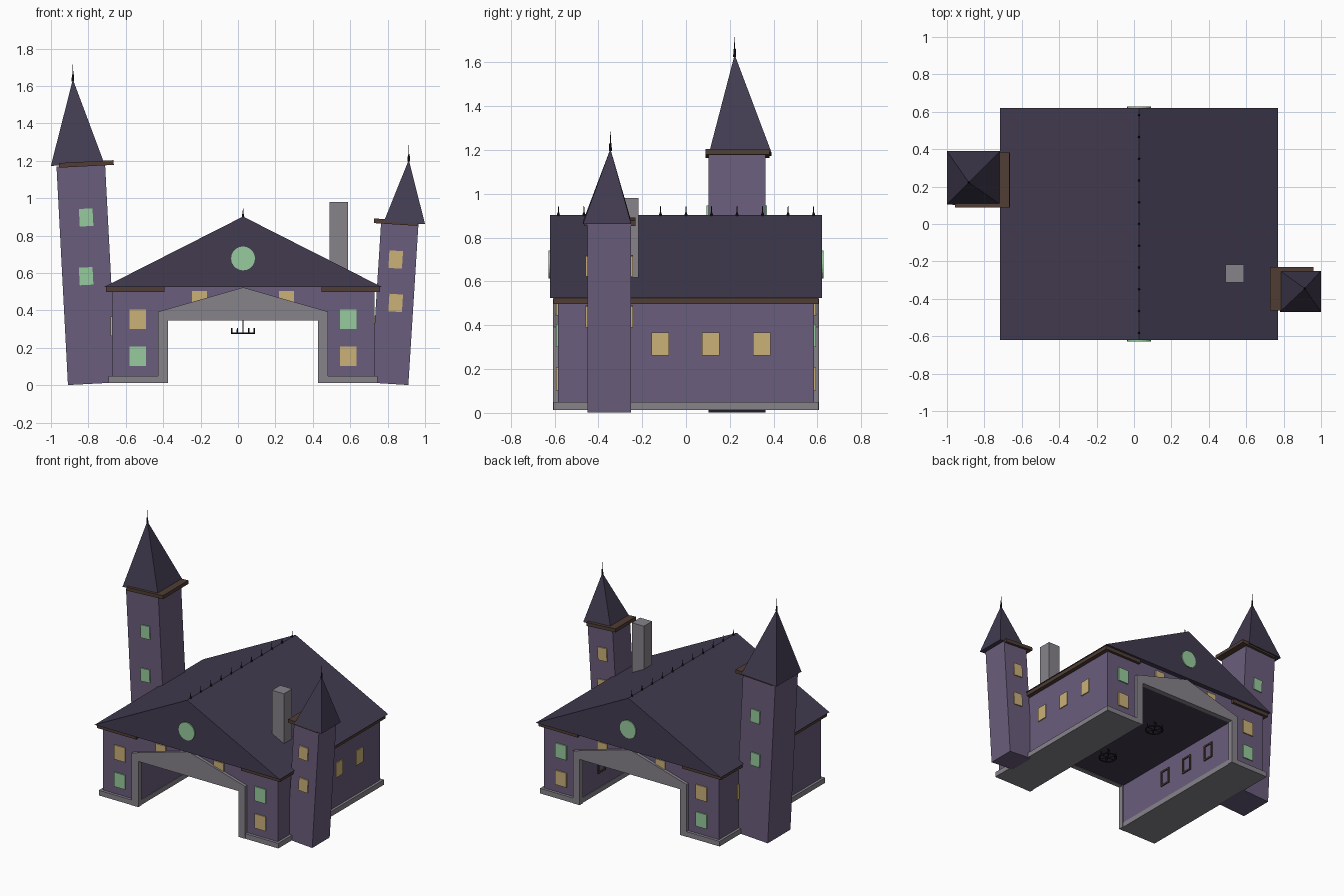
import bpy, bmesh, math
from mathutils import Matrix, Vector

cube = bpy.data.objects.get("Cube")
if cube:
    bpy.data.objects.remove(cube, do_unlink=True)


def material(name, rgb):
    m = bpy.data.materials.new(name)
    m.use_nodes = True
    m.diffuse_color = (*rgb, 1)
    m.node_tree.nodes["Principled BSDF"].inputs["Base Color"].default_value = (*rgb, 1)
    return m


WALL = material("purple wall", (0.145, 0.11, 0.2))
ROOF = material("dark slate", (0.054, 0.044, 0.08))
STONE = material("grey stone", (0.24, 0.225, 0.255))
WOOD = material("brown wood", (0.08, 0.047, 0.036))
AMBER = material("amber glass", (0.6, 0.44, 0.19))
GREEN = material("green glass", (0.31, 0.6, 0.34))
IRON = material("black iron", (0.012, 0.011, 0.015))

MID = 0.027          # centre line of the hall
SIDES = (-1, 1)


def finish(name, bm, mat):
    bmesh.ops.recalc_face_normals(bm, faces=bm.faces)
    mesh = bpy.data.meshes.new(name)
    bm.to_mesh(mesh)
    bm.free()
    mesh.materials.append(mat)
    ob = bpy.data.objects.new(name, mesh)
    bpy.context.collection.objects.link(ob)
    return ob


def box(name, centre, size, mat, tilt=0):
    bm = bmesh.new()
    bmesh.ops.create_cube(bm, size=1)
    m = Matrix.Translation(centre) @ Matrix.Rotation(math.radians(tilt), 4, 'Y')
    bm.transform(m @ Matrix.Diagonal((*size, 1)))
    return finish(name, bm, mat)


def span(name, x, y, z, mat):
    """Box given by its low and high limits on each axis."""
    return box(name, [(a + b) / 2 for a, b in (x, y, z)],
               [b - a for a, b in (x, y, z)], mat)


def prism(name, outline, y0, y1, mat):
    """Extrude an x-z outline from y0 to y1."""
    bm = bmesh.new()
    face = bm.faces.new([bm.verts.new((x, y0, z)) for x, z in outline])
    new = bmesh.ops.extrude_face_region(bm, geom=[face])["geom"]
    bmesh.ops.translate(bm, vec=(0, y1 - y0, 0),
                        verts=[v for v in new if isinstance(v, bmesh.types.BMVert)])
    return finish(name, bm, mat)


def cone(name, base, r0, r1, height, mat, sides=8, axis=None):
    bm = bmesh.new()
    bmesh.ops.create_cone(bm, cap_ends=True, segments=sides, radius1=r0,
                          radius2=r1, depth=height)
    bmesh.ops.translate(bm, vec=(0, 0, height / 2), verts=bm.verts)
    turn = Vector(axis or (0, 0, 1)).to_track_quat('Z', 'Y').to_matrix().to_4x4()
    bm.transform(Matrix.Translation(base) @ turn)
    return finish(name, bm, mat)


def finial(name, base, height):
    cone(name + "_foot", base, 0.007, 0.005, height * 0.4, IRON)
    cone(name + "_tip", base, 0.004, 0.001, height, IRON)


# Wings on both sides of the passage
for s in SIDES:
    side = "left" if s > 0 else "right"

    def wing(name, inner, outer, y, z, mat):
        span(side + name, sorted((MID + s * inner, MID + s * outer)), (-y, y), z, mat)

    wing("_wing", 0.41, 0.702, 0.585, (0.045, 0.525), WALL)
    wing("_plinth", 0.406, 0.72, 0.605, (0.013, 0.05), STONE)
    wing("_eave_board", 0.42, 0.733, 0.605, (0.498, 0.526), WOOD)

    # Side windows, framed again on the passage side
    for y in (-0.118, 0.114, 0.346):
        box(side + "_side_window", (MID + s * 0.703, y, 0.315),
            (0.012, 0.08, 0.105), AMBER)
        x = MID + s * 0.408
        for d in SIDES:
            box("inner_frame_post", (x, y + d * 0.037, 0.215), (0.012, 0.012, 0.12), WOOD)
            box("inner_frame_rail", (x, y, 0.215 + d * 0.054), (0.012, 0.08, 0.012), WOOD)

    # Stacked windows on front and back, colours swapped between wings
    colours = (GREEN, AMBER) if s > 0 else (AMBER, GREEN)
    for f in SIDES:
        for z, glass in zip((0.353, 0.155), colours):
            box(side + "_end_window", (MID + s * 0.563, f * 0.587, z),
                (0.088, 0.012, 0.104), glass)
        box(side + "_upper_window", (MID + s * 0.233, f * 0.587, 0.455),
            (0.08, 0.012, 0.1), AMBER)

# Bridge over the passage
span("passage_wall", (MID - 0.415, MID + 0.415), (-0.585, 0.585), (0.36, 0.525), WALL)
span("passage_ceiling", (MID - 0.41, MID + 0.41), (-0.58, 0.58), (0.348, 0.362), ROOF)

# Stone portal and round gable window at each end
half = [(0.455, 0.013), (0.455, 0.393), (0, 0.523), (-0.455, 0.393), (-0.455, 0.013),
        (-0.402, 0.013), (-0.402, 0.345), (0.402, 0.345), (0.402, 0.013)]
for f, end in zip(SIDES, ("front", "back")):
    prism(end + "_portal", [(MID + x, z) for x, z in half], f * 0.57, f * 0.607, STONE)
    cone(end + "_round_window", (MID, f * 0.615, 0.678), 0.064, 0.064, 0.013,
         GREEN, 20, (0, f, 0))

# Main roof with ridge spikes
prism("main_roof", [(-0.716, 0.525), (0.77, 0.525), (MID, 0.902)], -0.621, 0.621, ROOF)
for i in range(11):
    finial("ridge_spike", (MID, -0.582 + i * 0.1164, 0.895), 0.05)

# Chimney
span("chimney", (0.49, 0.587), (-0.312, -0.217), (0.6, 0.98), STONE)


# Leaning towers
def tower(name, centre, width, height, tilt, trim, trim_w, roof, roof_w, apex,
          win_x, win_z, glass):
    box(name + "_shaft", centre, (width, width, height), WALL, tilt)
    box(name + "_cornice", trim, (trim_w, trim_w, 0.025), WOOD, tilt)
    bm = bmesh.new()
    h = roof_w / 2
    rise = math.tan(math.radians(tilt)) * h
    base = [bm.verts.new((roof[0] + a * h, roof[1] + b * h, roof[2] - a * rise))
            for a, b in ((-1, -1), (1, -1), (1, 1), (-1, 1))]
    top = bm.verts.new(apex)
    bm.faces.new(base)
    for i in range(4):
        bm.faces.new((base[i], base[(i + 1) % 4], top))
    finish(name + "_spire", bm, ROOF)
    finial(name + "_finial", (apex[0], apex[1], apex[2] - 0.01), 0.09)
    for z in win_z:
        for f in SIDES:
            box(name + "_window", (win_x, centre[1] + f * (width / 2 + 0.002), z),
                (0.073, 0.012, 0.094), glass, tilt)


tower("tall_tower", (-0.81, 0.232, 0.592), 0.26, 1.17, -3,
      (-0.811, 0.235, 1.183), 0.293, (-0.858, 0.248, 1.18), 0.285,
      (-0.883, 0.222, 1.635), -0.812, (0.897, 0.583), GREEN)
tower("short_tower", (0.838, -0.35, 0.439), 0.2, 0.865, 3.6,
      (0.843, -0.347, 0.872), 0.233, (0.89, -0.36, 0.868), 0.22,
      (0.913, -0.345, 1.205), 0.843, (0.672, 0.44), AMBER)

# Hanging ring lamps in the passage
for y in (-0.25, 0.25):
    cone("lamp_rod", (MID, y, 0.275), 0.003, 0.003, 0.08, IRON)
    bpy.ops.mesh.primitive_torus_add(location=(MID, y, 0.278), major_radius=0.06,
                                     minor_radius=0.005, major_segments=24,
                                     minor_segments=6)
    ring = bpy.context.object
    ring.name = "lamp_ring"
    ring.data.materials.append(IRON)
    for i in range(6):
        a = i * math.pi / 3
        d = Vector((math.cos(a), math.sin(a), 0))
        hub = Vector((MID, y, 0.278))
        cone("lamp_spoke", hub, 0.003, 0.003, 0.06, IRON, 6, d)
        cone("lamp_candle", hub + d * 0.06, 0.005, 0.004, 0.028, IRON, 6)
